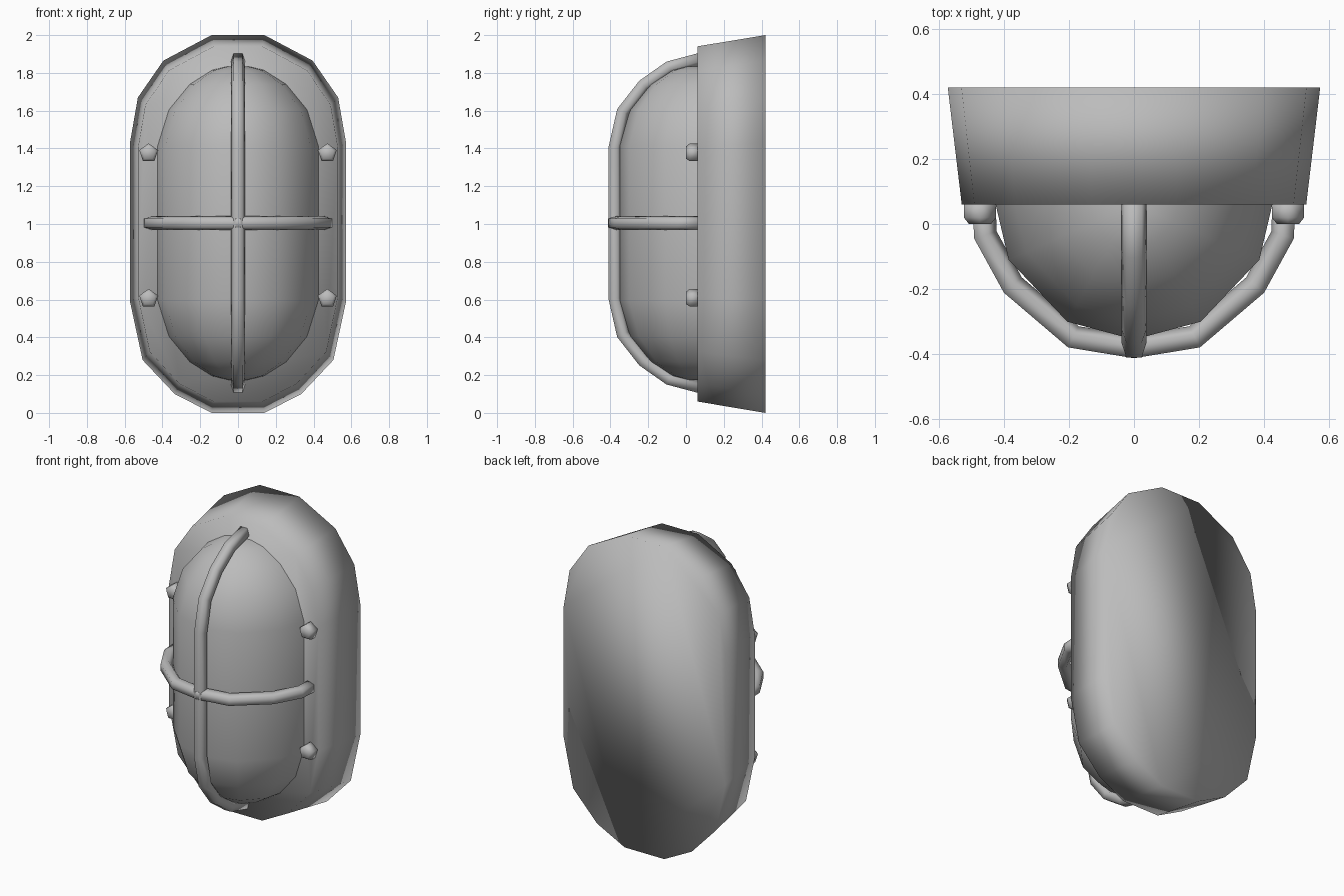
import bpy, bmesh, math
from mathutils import Vector

cube = bpy.data.objects.get("Cube")
if cube:
    bpy.data.objects.remove(cube, do_unlink=True)

MID = 1.005   # height of the lamp's centre
FACE = 0.06   # y of the back plate's front face

grey = bpy.data.materials.new("grey_metal")
grey.use_nodes = True
colour = (0.5, 0.5, 0.5, 1)
grey.diffuse_color = colour
grey.node_tree.nodes["Principled BSDF"].inputs["Base Color"].default_value = colour


def loft(name, rings, closed=True):
    """Skin a list of point rings, cap both ends and shade smooth."""
    bm = bmesh.new()
    loops = [[bm.verts.new(p) for p in ring] for ring in rings]
    count = len(loops[0])
    for a, b in zip(loops, loops[1:]):
        for i in range(count if closed else count - 1):
            j = (i + 1) % count
            bm.faces.new((a[i], a[j], b[j], b[i]))
    bm.faces.new(loops[0])
    bm.faces.new(loops[-1])
    bmesh.ops.recalc_face_normals(bm, faces=bm.faces)
    for f in bm.faces:
        f.smooth = True
    mesh = bpy.data.meshes.new(name)
    bm.to_mesh(mesh)
    bm.free()
    mesh.materials.append(grey)
    obj = bpy.data.objects.new(name, mesh)
    bpy.context.collection.objects.link(obj)
    return obj


def bar(name, path, side, radius=0.04):
    """Five-sided rod along a planar path, one ridge facing outward."""
    path = [Vector(p) for p in path]
    rings = []
    for i, p in enumerate(path):
        along = (path[min(i + 1, len(path) - 1)] - path[max(i - 1, 0)]).normalized()
        out = along.cross(side)
        angles = [math.tau * k / 5 for k in range(5)]
        rings.append([p + radius * (out * math.cos(a) + side * math.sin(a)) for a in angles])
    return loft(name, rings)


# Tapered back plate
half = [(0.14, 2.0), (0.395, 1.865), (0.53, 1.67), (0.572, 1.43),
        (0.572, 0.59), (0.505, 0.28), (0.335, 0.1), (0.14, 0.0)]
outline = half + [(-x, z) for x, z in reversed(half)]
loft("back_plate", [
    [(x, 0.42, z) for x, z in outline],
    [(x * 0.925, FACE, MID + (z - MID) * 0.94) for x, z in outline]])

# Domed cover: one cross-section, shrunk toward both ends
section = [(0.425, 0), (0.385, -0.17), (0.205, -0.36), (0, -0.415)]
section += [(-x, y) for x, y in reversed(section[:-1])]
ends = [(0.83, 0.12), (0.81, 0.32), (0.735, 0.6), (0.6, 0.86), (0.41, 1.0)]
levels = ends + [(-h, s) for h, s in reversed(ends)]
loft("dome_cover", [
    [(x * s, FACE + y * s, MID + h) for x, y in section] for h, s in levels], closed=False)

# Upright guard bar
arc = [(0.08, 0.87), (-0.09, 0.825), (-0.225, 0.73), (-0.335, 0.59), (-0.378, 0.4)]
arc += [(y, -h) for y, h in reversed(arc)]
bar("upright_guard_bar", [(0, y, MID + h) for y, h in arc], Vector((-1, 0, 0)))

# Cross guard bar
arc = [(0.465, 0.08), (0.46, -0.035), (0.375, -0.19), (0.188, -0.35)]
arc += [(0, -0.38)] + [(-x, y) for x, y in reversed(arc)]
bar("cross_guard_bar", [(x, y, MID) for x, y in arc], Vector((0, 0, 1)))

# Four five-sided bolts
for side_name, sx in (("left", 1), ("right", -1)):
    for height_name, z in (("upper", 1.375), ("lower", 0.605)):
        rings = []
        for y, r in ((FACE + 0.01, 0.052), (0.02, 0.052), (0.0, 0.036)):
            angles = [math.tau * k / 5 for k in range(5)]
            rings.append([(sx * 0.473 + r * math.sin(a), y, z + r * math.cos(a)) for a in angles])
        loft(f"{height_name}_{side_name}_bolt", rings)
